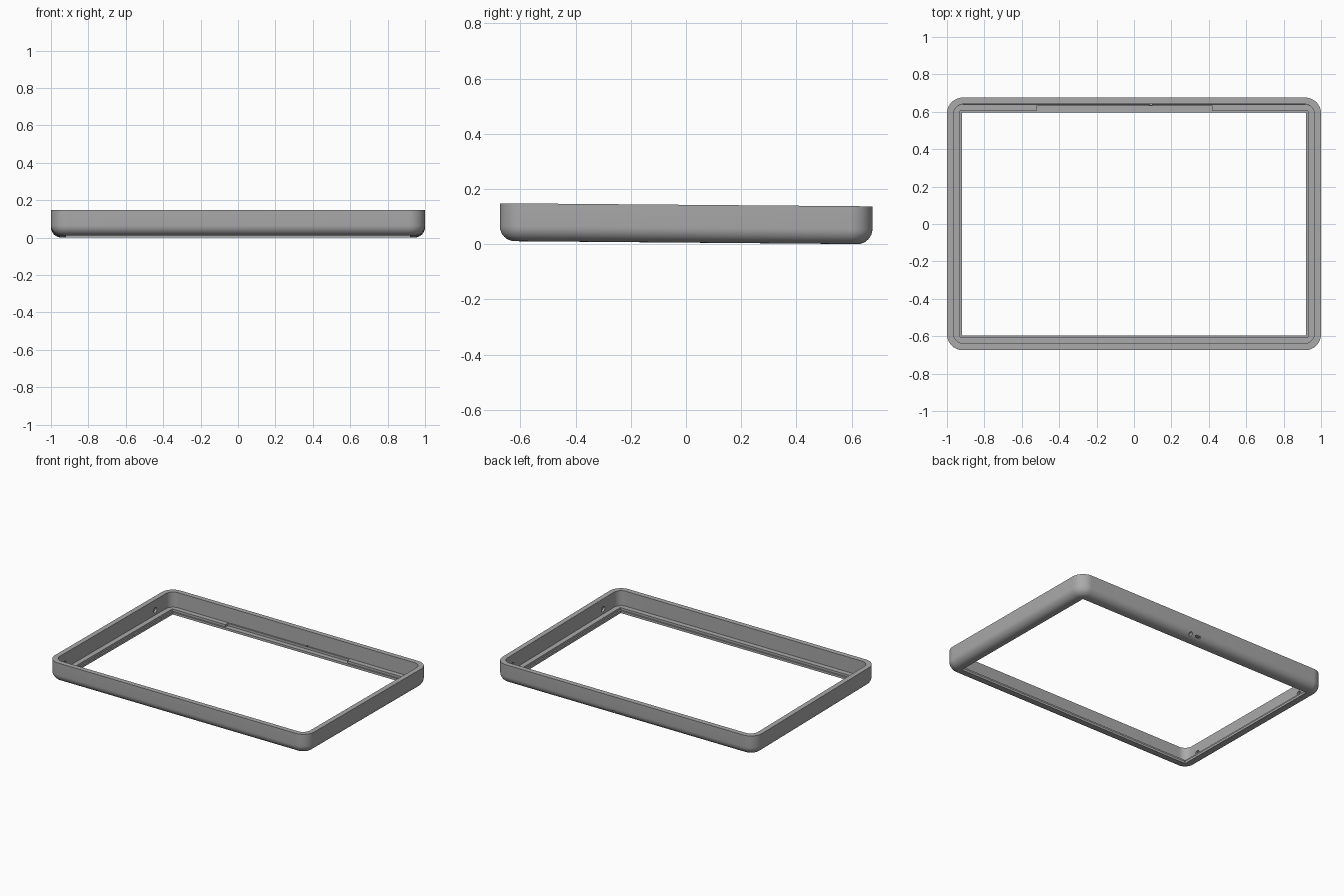
import bpy, bmesh, math
from mathutils import Matrix

cube = bpy.data.objects.get("Cube")
if cube:
    bpy.data.objects.remove(cube, do_unlink=True)

grey = bpy.data.materials.new("plain grey")
grey.use_nodes = True
grey.diffuse_color = (0.4, 0.4, 0.4, 1)
grey.node_tree.nodes["Principled BSDF"].inputs["Base Color"].default_value = (0.4, 0.4, 0.4, 1)

HALF_X, HALF_Y, HEIGHT = 1.0, 0.675, 0.137
FILLET, CORNER = 0.055, 0.085


def to_object(name, bm):
    bmesh.ops.recalc_face_normals(bm, faces=bm.faces)
    mesh = bpy.data.meshes.new(name)
    bm.to_mesh(mesh)
    bm.free()
    mesh.materials.append(grey)
    obj = bpy.data.objects.new(name, mesh)
    bpy.context.collection.objects.link(obj)
    return obj


def rounded_ring(bm, inset, z, radius, steps=12):
    """Rounded rectangle of vertices, set in from the outer size."""
    ring = []
    cx, cy = HALF_X - inset - radius, HALF_Y - inset - radius
    for quarter, (sx, sy) in enumerate(((1, 1), (-1, 1), (-1, -1), (1, -1))):
        for i in range(steps + 1):
            a = math.pi / 2 * (quarter + i / steps)
            ring.append(bm.verts.new((sx * cx + radius * math.cos(a),
                                      sy * cy + radius * math.sin(a), z)))
    return ring


def build_frame():
    # Cross-section: inset, height, corner radius
    section = []
    for i in range(9):
        a = math.pi / 2 * i / 8
        inset = FILLET * (1 - math.sin(a))
        section.append((inset, FILLET * (1 - math.cos(a)), CORNER - inset))
    section += [(0, HEIGHT, CORNER), (0.035, HEIGHT, 0.055), (0.035, 0.032, 0.055),
                (0.07, 0.032, 0.003), (0.07, 0.016, 0.003),
                (0.08, 0.016, 0.002), (0.08, 0, 0.002)]
    bm = bmesh.new()
    rings = [rounded_ring(bm, *point) for point in section]
    for k, low in enumerate(rings):
        high = rings[(k + 1) % len(rings)]
        for i in range(len(low)):
            j = (i + 1) % len(low)
            bm.faces.new((low[i], low[j], high[j], high[i]))
    return to_object("frame", bm)


def box_cutter(name, center, size):
    bm = bmesh.new()
    bmesh.ops.create_cube(bm, size=1, matrix=Matrix.Translation(center) @ Matrix.Diagonal((*size, 1)))
    return to_object(name, bm)


def round_cutter(name, center, radius, depth, axis):
    bm = bmesh.new()
    turn = Matrix.Rotation(math.pi / 2, 4, axis)
    bmesh.ops.create_cone(bm, cap_ends=True, segments=20, radius1=radius, radius2=radius,
                          depth=depth, matrix=Matrix.Translation(center) @ turn)
    return to_object(name, bm)


frame = build_frame()

# Long notch in the back ledge, and a small socket and slot low on the back
cutters = [
    box_cutter("ledge_notch", (-0.05, 0.612, 0.031), (0.94, 0.036, 0.03)),
    round_cutter("socket", (0.09, 0.66, 0.024), 0.012, 0.05, 'X'),
    box_cutter("slot", (0.03, 0.66, 0.024), (0.04, 0.05, 0.012)),
]
# Shallow round recesses inside both side walls
for side in (1, -1):
    for y in (-0.467, 0.53):
        cutters.append(round_cutter("wall_recess", (side * 0.965, side * y, 0.065), 0.018, 0.03, 'Y'))

bpy.context.view_layer.objects.active = frame
for cutter in cutters:
    cutter.hide_render = True
    mod = frame.modifiers.new(cutter.name, 'BOOLEAN')
    mod.operation, mod.solver, mod.object = 'DIFFERENCE', 'EXACT', cutter
    bpy.ops.object.modifier_apply(modifier=mod.name)
    bpy.data.objects.remove(cutter, do_unlink=True)

# Slight backward tilt
frame.rotation_euler.x = -0.0083
frame.location.z = 0.0055
bpy.ops.object.select_all(action='DESELECT')
frame.select_set(True)
bpy.ops.object.shade_smooth_by_angle(angle=math.radians(30))
